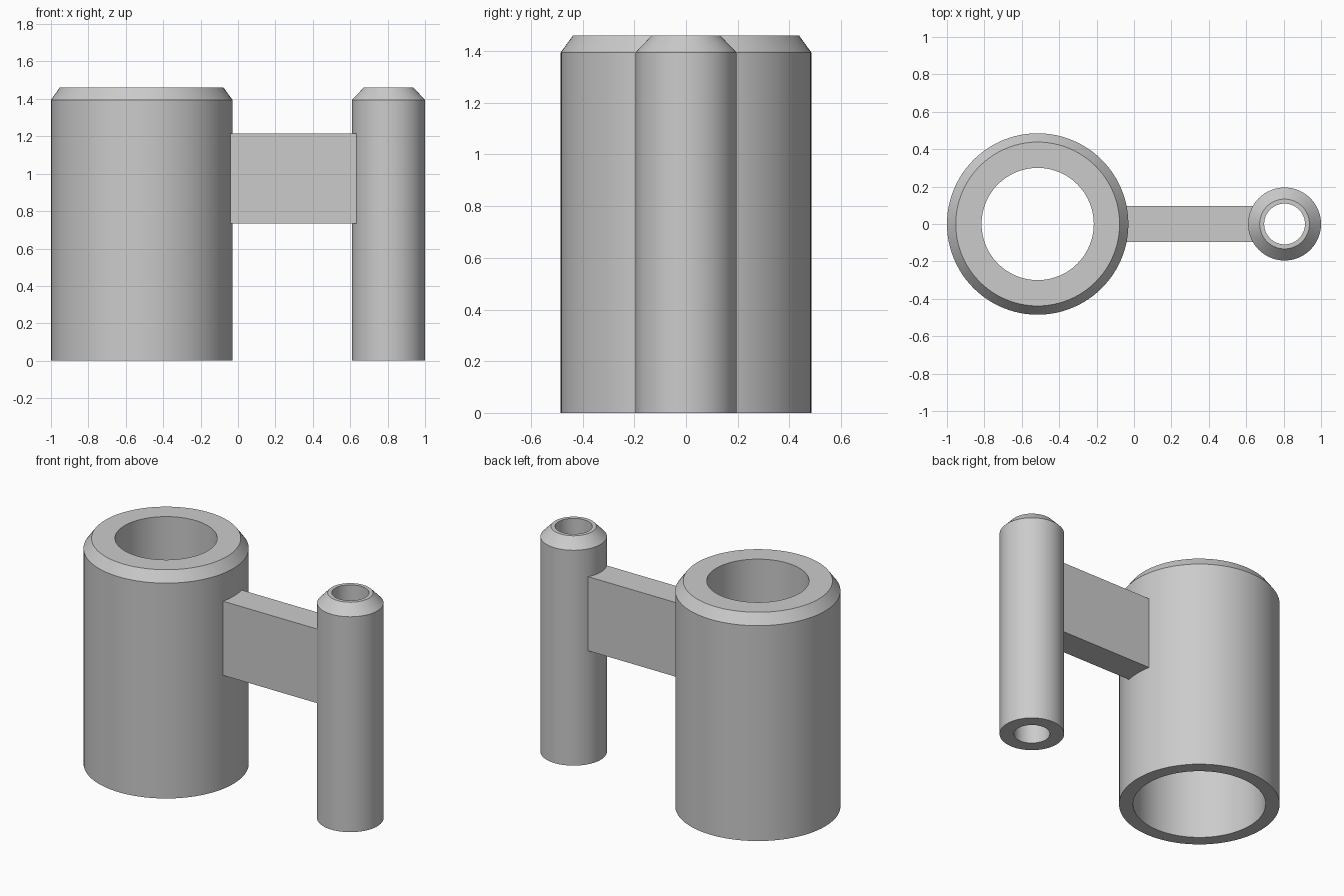
import bpy
import bmesh
import math
from mathutils import Matrix, Vector

if "Cube" in bpy.data.objects:
    bpy.data.objects.remove(bpy.data.objects["Cube"], do_unlink=True)

HEIGHT, SHOULDER = 1.46, 1.395

grey = bpy.data.materials.new("plain grey")
grey.use_nodes = True
colour = (0.6, 0.6, 0.6, 1)
grey.diffuse_color = colour
grey.node_tree.nodes["Principled BSDF"].inputs["Base Color"].default_value = colour


def add_object(name, bm):
    bmesh.ops.recalc_face_normals(bm, faces=bm.faces)
    mesh = bpy.data.meshes.new(name)
    bm.to_mesh(mesh)
    bm.free()
    mesh.materials.append(grey)
    obj = bpy.data.objects.new(name, mesh)
    bpy.context.collection.objects.link(obj)
    bpy.ops.object.select_all(action="DESELECT")
    obj.select_set(True)
    bpy.context.view_layer.objects.active = obj
    return obj


def lathe(name, profile, x, steps=96):
    """Spin a closed (radius, height) profile about a vertical axis at x."""
    bm = bmesh.new()
    verts = [bm.verts.new((x + r, 0, z)) for r, z in profile]
    edges = [bm.edges.new((v, verts[i - 1])) for i, v in enumerate(verts)]
    bmesh.ops.spin(bm, geom=verts + edges, cent=(x, 0, 0), axis=(0, 0, 1),
                   angle=math.tau, steps=steps, use_merge=True)
    bmesh.ops.remove_doubles(bm, verts=bm.verts, dist=1e-5)
    add_object(name, bm)
    bpy.ops.object.shade_smooth_by_angle(angle=math.radians(25))


# Wide sleeve: chamfered top, narrow upper hole, wider bore below
lathe("wide_sleeve", [(0.40, 0), (0.485, 0), (0.485, SHOULDER), (0.438, HEIGHT),
                      (0.30, HEIGHT), (0.30, 0.97), (0.40, 0.97)], -0.515)

# Slim tube: chamfered top, straight through hole
lathe("slim_tube", [(0.109, 0), (0.195, 0), (0.195, SHOULDER),
                    (0.133, HEIGHT), (0.109, HEIGHT)], 0.805)

# Flat arm, its ends buried in the two walls
low, high = Vector((-0.08, -0.095, 0.735)), Vector((0.67, 0.095, 1.215))
bm = bmesh.new()
bmesh.ops.create_cube(bm, size=1, matrix=Matrix.Translation((low + high) / 2)
                      @ Matrix.Diagonal((*(high - low), 1)))
add_object("connecting_arm", bm)
